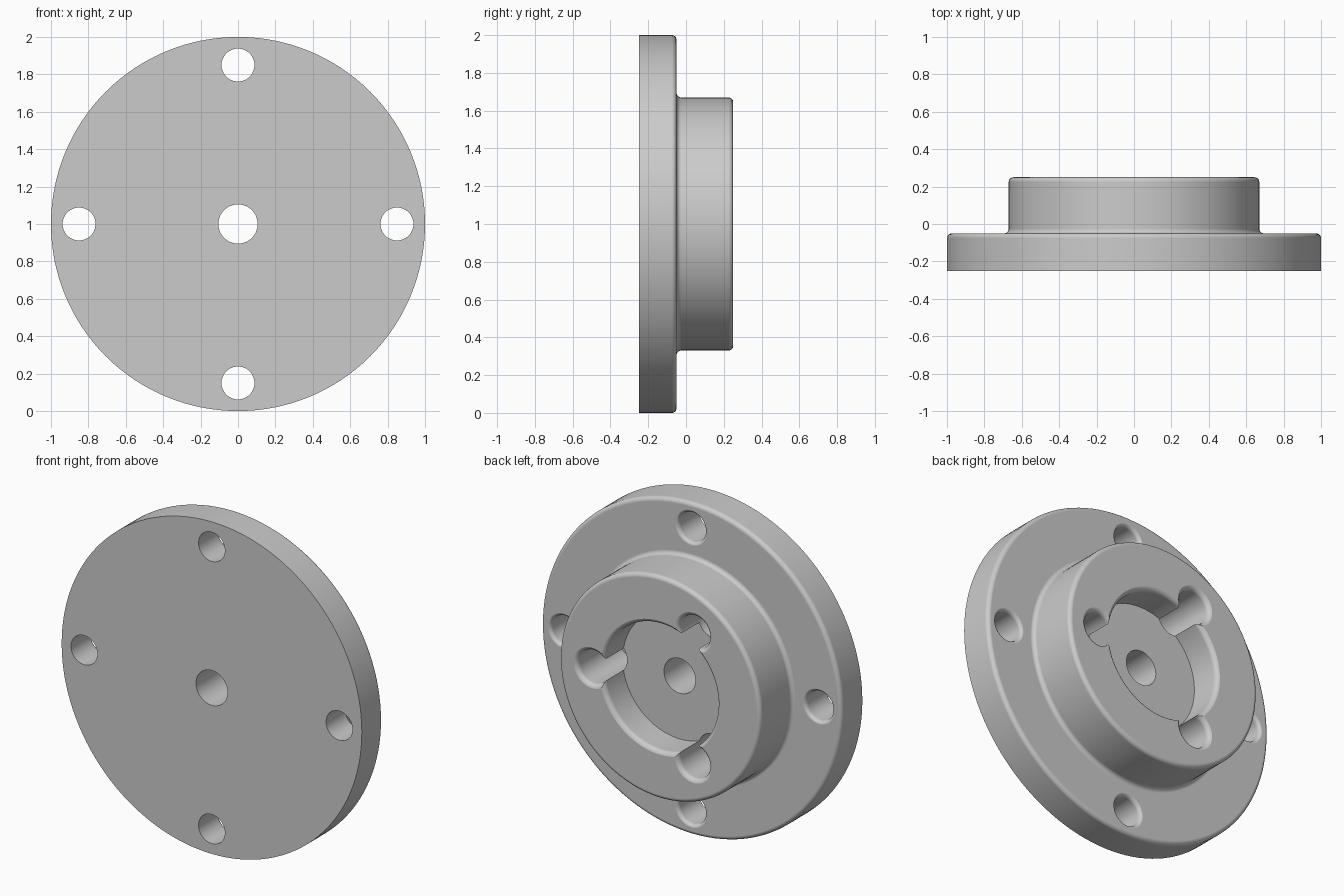
import bpy, bmesh
from math import sin, cos, pi, radians
from mathutils import Matrix, Vector

cube = bpy.data.objects.get("Cube")
if cube:
    bpy.data.objects.remove(cube, do_unlink=True)

FRONT, FLANGE, BACK = -0.25, -0.05, 0.25   # depth planes along y
FILLET = 0.025

metal = bpy.data.materials.new("plain grey metal")
metal.use_nodes = True
metal.diffuse_color = (0.6, 0.6, 0.6, 1)
metal.node_tree.nodes["Principled BSDF"].inputs["Base Color"].default_value = (0.6, 0.6, 0.6, 1)


def arc(r, y, size, start, end, steps=6):
    """Quarter-round profile points around (r, y), angles in degrees."""
    angles = [radians(start + (end - start) * i / steps) for i in range(steps + 1)]
    return [(r + size * cos(a), y + size * sin(a)) for a in angles]


def lathe(name, profile, x=0, z=0, sides=96):
    """Spin a (radius, y) profile round an axis parallel to y."""
    bm = bmesh.new()
    verts = [bm.verts.new((r, y, 0)) for r, y in profile]
    edges = [bm.edges.new(pair) for pair in zip(verts, verts[1:])]
    bmesh.ops.spin(bm, geom=verts + edges, cent=(0, 0, 0), axis=(0, 1, 0),
                   angle=2 * pi, steps=sides)
    bmesh.ops.remove_doubles(bm, verts=bm.verts, dist=1e-5)
    bmesh.ops.dissolve_limit(bm, angle_limit=0.005, verts=bm.verts, edges=bm.edges)
    bmesh.ops.recalc_face_normals(bm, faces=bm.faces)
    bmesh.ops.transform(bm, matrix=Matrix.Translation(Vector((x, 0, z + 1))), verts=bm.verts)
    mesh = bpy.data.meshes.new(name)
    bm.to_mesh(mesh)
    bm.free()
    mesh.materials.append(metal)
    obj = bpy.data.objects.new(name, mesh)
    bpy.context.collection.objects.link(obj)
    return obj


def flared_cutter(name, radius, bottom, top, x=0, z=0, flare=FILLET, sides=96):
    """Round cutter whose mouth opens out to leave a rounded rim."""
    mouth = arc(radius + flare, top - flare + 0.001, flare, 180, 90)
    profile = [(0, bottom), (radius, bottom)] + mouth
    profile += [(radius + flare, top + 0.05), (0, top + 0.05)]
    return lathe(name, profile, x, z, sides)


# Flange and boss in one turned body, with rounded edges and foot
body_profile = [(0, FRONT), (1, FRONT)]
body_profile += arc(1 - FILLET, FLANGE - FILLET, FILLET, 0, 90)
body_profile += arc(0.67 + FILLET, FLANGE + FILLET, FILLET, 270, 180)
body_profile += arc(0.67 - FILLET, BACK - FILLET, FILLET, 0, 90)
body_profile += [(0, BACK)]
body = lathe("flanged_hub", body_profile, sides=128)

# Round recess in the boss
cutters = [flared_cutter("recess_cutter", 0.38, 0.06, BACK, flare=0.03)]

# Three deep pockets breaking into the recess wall
for i in range(3):
    a = i * 2 * pi / 3
    cutters.append(flared_cutter("pocket_cutter", 0.1, -0.15, BACK,
                                 0.45 * cos(a), 0.45 * sin(a), 0.03, 48))

# Four bolt holes through the flange
for i in range(4):
    a = i * pi / 2
    cutters.append(flared_cutter("bolt_hole_cutter", 0.088, FRONT - 0.1, FLANGE,
                                 0.85 * cos(a), 0.85 * sin(a), sides=48))

# Central bore
cutters.append(lathe("bore_cutter", [(0, -0.4), (0.105, -0.4), (0.105, 0.4), (0, 0.4)], sides=48))

bpy.context.view_layer.objects.active = body
for cutter in cutters:
    cut = body.modifiers.new("cut", "BOOLEAN")
    cut.operation = "DIFFERENCE"
    cut.solver = "EXACT"
    cut.object = cutter
    bpy.ops.object.modifier_apply(modifier=cut.name)
    bpy.data.objects.remove(cutter, do_unlink=True)

# Smooth rounds, crisp edges, flat faces
bpy.ops.object.select_all(action="DESELECT")
body.select_set(True)
bpy.ops.object.shade_smooth_by_angle(angle=radians(30))
weighted = body.modifiers.new("weighted normals", "WEIGHTED_NORMAL")
weighted.keep_sharp = True
